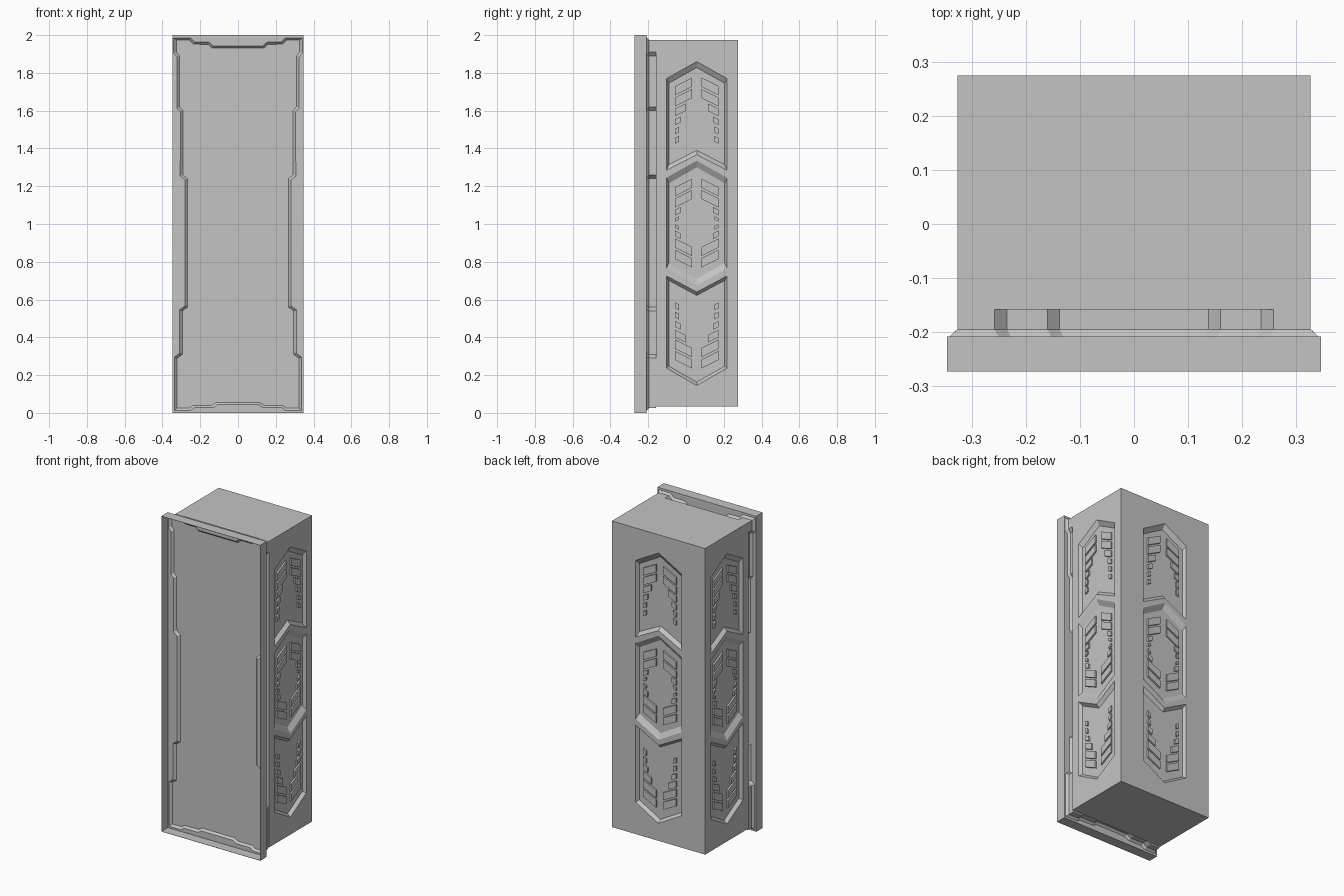
import bpy, bmesh

cube = bpy.data.objects.get("Cube")
if cube:
    bpy.data.objects.remove(cube, do_unlink=True)

grey = bpy.data.materials.new("plain_grey")
grey.use_nodes = True
GREY = (0.55, 0.55, 0.55, 1)
grey.diffuse_color = GREY
grey.node_tree.nodes["Principled BSDF"].inputs["Base Color"].default_value = GREY

MID_Z = 1.005            # the side panels mirror about this height
HALF_W, BACK, BODY_FRONT = 0.327, 0.275, -0.158
RIM_FRONT, RIM_BACK, TRAY_FLOOR = -0.273, -0.209, -0.196
PANEL_Y = 0.057          # centre of the panels on the side walls
DEPTH, RAISE = 0.02, 0.01


def make_object(name, bm):
    bmesh.ops.recalc_face_normals(bm, faces=bm.faces)
    mesh = bpy.data.meshes.new(name)
    bm.to_mesh(mesh)
    bm.free()
    mesh.materials.append(grey)
    obj = bpy.data.objects.new(name, mesh)
    bpy.context.collection.objects.link(obj)
    return obj


def apply_modifier(obj, mod):
    bpy.context.view_layer.objects.active = obj
    bpy.ops.object.modifier_apply(modifier=mod.name)


def ring(bm, points):
    return [bm.verts.new(p) for p in points]


def bridge(bm, a, b):
    """Band of quads between two matching rings."""
    for i in range(len(a)):
        j = (i + 1) % len(a)
        bm.faces.new((a[i], a[j], b[j], b[i]))


def prism(bm, start, end):
    """Closed solid between two matching rings of points."""
    a, b = ring(bm, start), ring(bm, end)
    bridge(bm, a, b)
    bm.faces.new(a)
    bm.faces.new(b[::-1])


def at_y(points, y):
    return [(x, y, z) for x, z in points]


def rectangle(x, z0, z1):
    return [(-x, z0), (x, z0), (x, z1), (-x, z1)]


def extend(outer, inner, t):
    """Points past the outer ring, on the line from inner to outer."""
    return [(a + (a - c) * t, b + (b - d) * t) for (a, b), (c, d) in zip(outer, inner)]


def flip(points):
    return [(u, 2 * MID_Z - z) for u, z in points]


def mirrored(half):
    """Full ring from a half ring whose ends lie on the centre line."""
    return half + [(-u, z) for u, z in half[-2:0:-1]]


# Stepped outline shared by the tray floor and the neck
half = [(.115, .055), (.138, .04), (.235, .04), (.258, .025), (.322, .025),
        (.322, .29), (.295, .31), (.295, .54), (.267, .56), (.267, 1.24),
        (.292, 1.26), (.292, 1.6), (.31, 1.62), (.31, 1.89), (.327, 1.91),
        (.327, 1.974), (.258, 1.974), (.235, 1.952), (.16, 1.952), (.138, 1.932)]
LOW, HIGH = 4, 15        # corner positions in the half outline
wide = []
for i, (x, z) in enumerate(half):
    dx = .014 if LOW <= i <= HIGH else -.006
    if LOW < i < HIGH:
        dz = .006 if z < 1 else -.006
    else:
        dz = -.012 if i <= LOW else .012
    wide.append((x + dx, z + dz))
inner = half + [(-x, z) for x, z in reversed(half)]
outer = wide + [(-x, z) for x, z in reversed(wide)]

# Thin open tray at the front: rim, flat border, sloped step and floor
bm = bmesh.new()
edge = rectangle(.346, .001, 1.999)
rim = ring(bm, at_y(edge, RIM_FRONT))
border = ring(bm, at_y(edge, RIM_BACK))
step = ring(bm, at_y(outer, RIM_BACK))
floor = ring(bm, at_y(inner, TRAY_FLOOR))
bridge(bm, rim, border)
bridge(bm, step, floor)
bm.faces.new(floor)
loops = [bm.edges.get((r[i - 1], r[i])) for r in (border, step) for i in range(len(r))]
bmesh.ops.triangle_fill(bm, edges=loops, use_beauty=True)
tray = make_object("front_tray", bm)
solid = tray.modifiers.new("thickness", "SOLIDIFY")
solid.thickness, solid.offset = .002, 0
apply_modifier(tray, solid)

# Neck joining the tray to the body
bm = bmesh.new()
prism(bm, at_y(inner, TRAY_FLOOR), at_y(inner, BODY_FRONT))
make_object("neck", bm)

# Body and the three walls that carry panels
bm = bmesh.new()
side = rectangle(HALF_W, .035, 1.975)
prism(bm, at_y(side, BODY_FRONT), at_y(side, BACK))
body = make_object("body", bm)
walls = {
    "back": lambda u, z, d: (u, BACK - d, z),
    "left": lambda u, z, d: (HALF_W - d, PANEL_Y + u, z),
    "right": lambda u, z, d: (d - HALF_W, PANEL_Y + u, z),
}

# Sunk panels as (rim, floor) half rings
panels = [
    ([(0, 1.86), (.16, 1.77), (.16, 1.285), (0, 1.367)],
     [(0, 1.828), (.148, 1.745), (.148, 1.314), (0, 1.39)]),
    ([(0, 1.335), (.16, 1.245), (.16, .765), (0, .675)],
     [(0, 1.3), (.148, 1.215), (.148, .795), (0, .71)]),
    ([(0, .64), (.16, .725), (.16, .237), (0, .145)],
     [(0, .622), (.148, .701), (.148, .248), (0, .163)])]
bm = bmesh.new()
for wall in walls.values():
    for top, bottom in panels:
        a, b = mirrored(top), mirrored(bottom)
        prism(bm, [wall(u, z, -DEPTH / 4) for u, z in extend(a, b, .25)],
              [wall(u, z, DEPTH) for u, z in b])
cutter = make_object("panel_cutter", bm)
cutter.hide_render = True
cut = body.modifiers.new("panels", "BOOLEAN")
cut.operation, cut.solver, cut.object = "DIFFERENCE", "EXACT", cutter
apply_modifier(body, cut)
bpy.data.objects.remove(cutter, do_unlink=True)

# Slanted raised cells: top at the outer edge, inner edge, height
EDGE, SLOPE = .115, .5
rows = [(1.73, .025, .048), (1.67, .025, .048), (1.61, .06, .04),
        (1.555, .085, .032), (1.505, .095, .03), (1.455, .095, .03),
        (1.195, .025, .048), (1.135, .025, .048), (1.075, .085, .03),
        (1.03, .095, .018)]
cells = []
for z, near, tall in rows:
    rise = SLOPE * (EDGE - near)
    quad = [(EDGE, z), (near, z + rise), (near, z + rise - tall), (EDGE, z - tall)]
    for shape in (quad, flip(quad)):
        cells += [shape, [(-u, h) for u, h in shape]]

for name, wall in walls.items():
    bm = bmesh.new()
    for cell in cells:
        prism(bm, [wall(u, z, DEPTH + .001) for u, z in cell],
              [wall(u, z, DEPTH - RAISE) for u, z in cell])
    make_object(name + "_panel_cells", bm)
